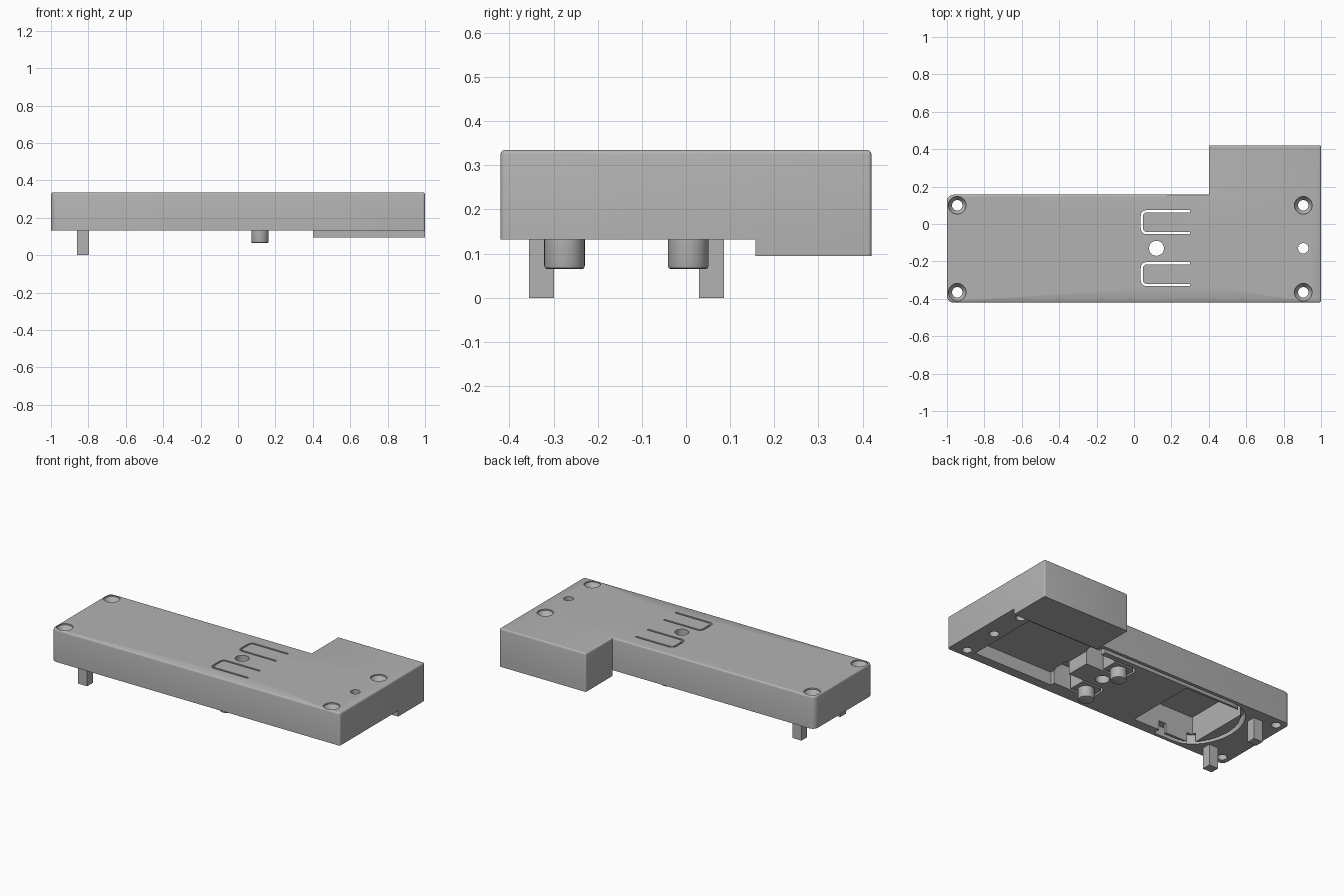
import bpy, bmesh, math
from mathutils import Vector

cube = bpy.data.objects.get("Cube")
if cube:
    bpy.data.objects.remove(cube, do_unlink=True)

TOP, BASE = 0.335, 0.132

grey = bpy.data.materials.new("plain grey")
grey.use_nodes = True
colour = (0.45, 0.45, 0.45, 1)
grey.diffuse_color = colour
grey.node_tree.nodes["Principled BSDF"].inputs["Base Color"].default_value = colour


def rounded(points, radii, closed=True, steps=5):
    """Replace the corners of a 2D path with arcs."""
    out, n = [], len(points)
    for i, p in enumerate(points):
        p, r = Vector(p), radii[i]
        if r == 0 or (not closed and i in (0, n - 1)):
            out.append(p)
            continue
        a = (Vector(points[i - 1]) - p).normalized() * r
        b = (Vector(points[(i + 1) % n]) - p).normalized() * r
        for k in range(steps + 1):
            t = math.pi / 2 * k / steps
            out.append(p + a * (1 - math.sin(t)) + b * (1 - math.cos(t)))
    return out


def ribbon(path, width):
    """Outline of a strip of even width along an open path."""
    left, right = [], []
    for i, p in enumerate(path):
        d0 = (p - path[i - 1]).normalized() if i else None
        d1 = (path[i + 1] - p).normalized() if i < len(path) - 1 else d0
        d0 = d0 or d1
        t = (d0 + d1).normalized()
        side = Vector((-t.y, t.x)) * (width / 2 / max(t.dot(d0), 0.5))
        left.append(p + side)
        right.append(p - side)
    return left + right[::-1]


def finish(name, bm):
    bmesh.ops.recalc_face_normals(bm, faces=bm.faces)
    mesh = bpy.data.meshes.new(name)
    bm.to_mesh(mesh)
    bm.free()
    mesh.materials.append(grey)
    obj = bpy.data.objects.new(name, mesh)
    bpy.context.collection.objects.link(obj)
    return obj


def prism(name, outline, z0, z1, soft=0):
    bm = bmesh.new()
    face = bm.faces.new([bm.verts.new((p[0], p[1], z0)) for p in outline])
    res = bmesh.ops.extrude_face_region(bm, geom=[face])
    verts = [v for v in res["geom"] if isinstance(v, bmesh.types.BMVert)]
    bmesh.ops.translate(bm, verts=verts, vec=(0, 0, z1 - z0))
    if soft:
        rim = [e for e in bm.edges if all(abs(v.co.z - z1) < 1e-5 for v in e.verts)]
        bmesh.ops.bevel(bm, geom=rim, offset=soft, segments=3, profile=0.5, affect="EDGES")
    return finish(name, bm)


def box(name, x0, x1, y0, y1, z0, z1):
    return prism(name, [(x0, y0), (x1, y0), (x1, y1), (x0, y1)], z0, z1)


def lathe(name, x, y, rings):
    """Closed round solid from (radius, z) rings."""
    bm = bmesh.new()
    n, loops = 32, []
    for r, z in rings:
        loops.append([bm.verts.new((x + r * math.cos(math.tau * k / n),
                                    y + r * math.sin(math.tau * k / n), z)) for k in range(n)])
    for a, b in zip(loops, loops[1:]):
        for k in range(n):
            bm.faces.new((a[k], a[(k + 1) % n], b[(k + 1) % n], b[k]))
    bm.faces.new(loops[0])
    bm.faces.new(loops[-1])
    return finish(name, bm)


# L-shaped case
outline = rounded([(-1, -0.42), (1, -0.42), (1, 0.42), (0.4, 0.42), (0.4, 0.157), (-1, 0.157)],
                  [0.035, 0.012, 0.008, 0.008, 0, 0.035])
case = prism("case", outline, BASE, TOP, soft=0.01)

cutters = []
# Countersunk screw holes and plain through holes
for x in (-0.945, 0.905):
    for y in (-0.365, 0.1):
        cutters.append(lathe("screw_hole", x, y, [(0.028, 0.05), (0.028, TOP - 0.035),
                                                  (0.047, TOP - 0.008), (0.047, TOP + 0.05)]))
for x, r in ((0.12, 0.04), (0.905, 0.028)):
    cutters.append(lathe("round_hole", x, -0.13, [(r, 0.05), (r, 0.4)]))

# Slots that free the two spring tabs, with thinned hinges below
for y in (-0.268, 0.01):
    path = rounded([(0.3, y + 0.058), (0.042, y + 0.058), (0.042, y - 0.058), (0.3, y - 0.058)],
                   [0, 0.025, 0.025, 0], closed=False)
    cutters.append(prism("tab_slot", ribbon(path, 0.012), 0.05, 0.4))
    cutters.append(box("hinge_pocket", 0.19, 0.31, y - 0.053, y + 0.053, 0.05, 0.265))

# Pockets in the underside
cutters.append(box("wide_pocket", 0.3, 0.848, -0.36, 0.105, 0.05, 0.213))
cutters.append(box("deep_pocket", -0.72, -0.3, -0.355, 0.095, 0.05, 0.3))

# Wire channel curving round the deep pocket
path = [Vector((0.33, 0.122)), Vector((-0.62, 0.122))]
for k in range(1, 12):
    a = math.pi / 2 + math.pi * k / 12
    path.append(Vector((-0.62 + 0.185 * math.cos(a), -0.132 + 0.254 * math.sin(a))))
path += [Vector((-0.62, -0.386)), Vector((-0.48, -0.386))]
cutters.append(prism("wire_channel", ribbon(path, 0.026), 0.05, 0.19))
cutters.append(box("channel_notch", -0.53, -0.48, -0.395, -0.345, 0.05, 0.19))
cutters.append(box("channel_entry", 0.302, 0.34, 0.09, 0.13, 0.05, 0.19))

for c in cutters:
    mod = case.modifiers.new(c.name, "BOOLEAN")
    mod.operation, mod.solver, mod.object = "DIFFERENCE", "EXACT", c
bpy.context.view_layer.update()
cut = bpy.data.meshes.new_from_object(case.evaluated_get(bpy.context.evaluated_depsgraph_get()))
case.modifiers.clear()
case.data = cut
for c in cutters:
    bpy.data.objects.remove(c, do_unlink=True)

# Deeper lip below the rear wing
lip = rounded([(0.4, 0.157), (1, 0.157), (1, 0.42), (0.4, 0.42)], [0, 0, 0.008, 0.008])
parts = [case, prism("rear_lip", lip, 0.095, BASE)]

# Push buttons under the tabs
for name, y in (("front_button", -0.275), ("rear_button", 0.005)):
    parts.append(lathe(name, 0.117, y, [(0.04, 0.065), (0.044, 0.067), (0.046, 0.073), (0.046, 0.14)]))

# Locating pegs
for name, y in (("front_peg", -0.327), ("rear_peg", 0.058)):
    box(name, -0.86, -0.797, y - 0.028, y + 0.028, 0, 0.14)

# Smooth the rounded parts
bpy.ops.object.select_all(action="DESELECT")
for obj in parts:
    obj.select_set(True)
bpy.context.view_layer.objects.active = case
bpy.ops.object.shade_smooth_by_angle(angle=math.radians(35))
